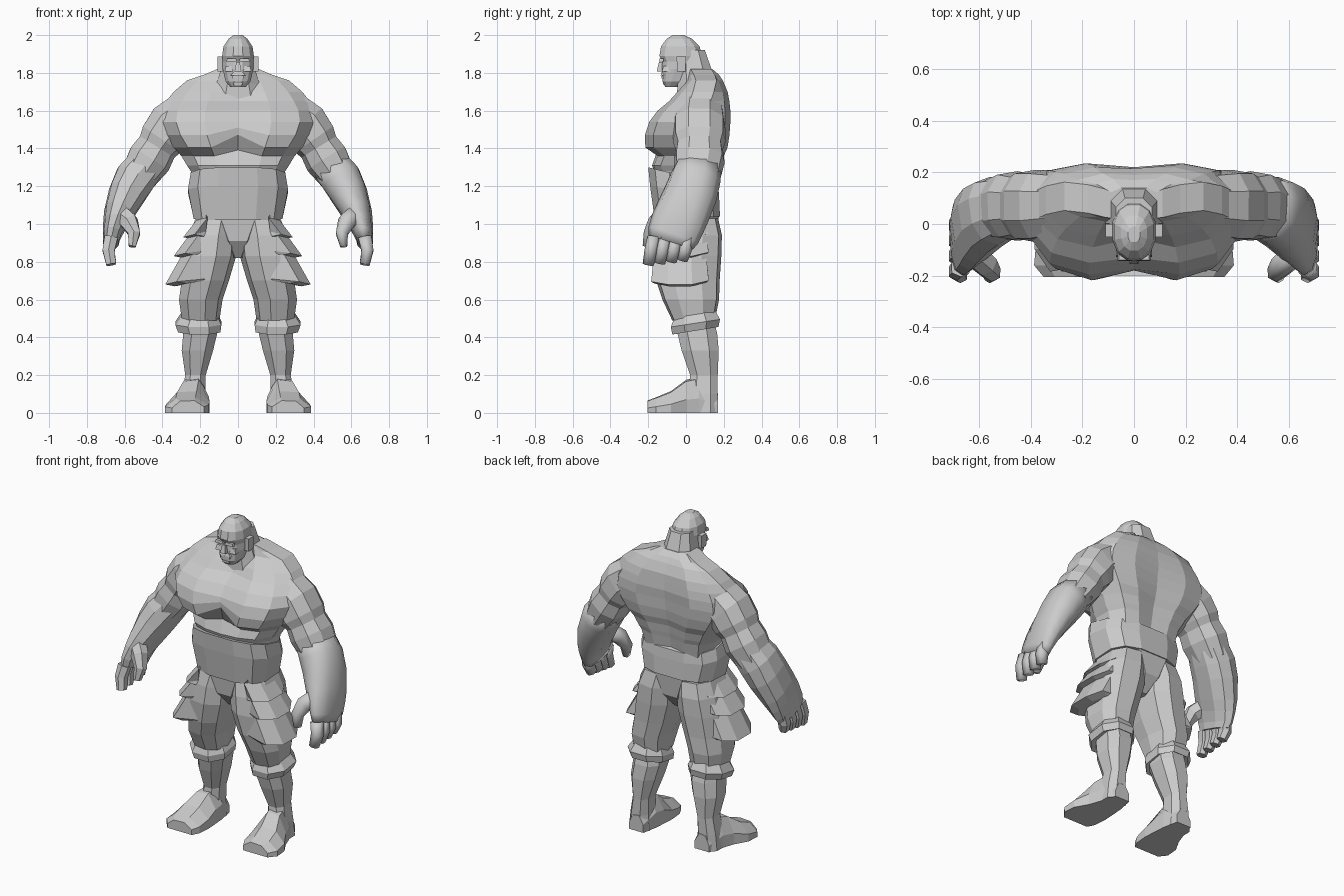
import bpy, bmesh, math
from mathutils import Vector

if "Cube" in bpy.data.objects:
    bpy.data.objects.remove(bpy.data.objects["Cube"], do_unlink=True)

grey = bpy.data.materials.new("plain grey")
grey.use_nodes = True
grey.diffuse_color = (0.6, 0.6, 0.6, 1)
grey.node_tree.nodes["Principled BSDF"].inputs["Base Color"].default_value = (0.6, 0.6, 0.6, 1)


def skin(name, rings, side=1, smooth=False):
    """Join equal rings of points into a closed skin; side=-1 flips it in x."""
    bm = bmesh.new()
    rows = [[bm.verts.new((p[0] * side, p[1], p[2])) for p in ring] for ring in rings]
    n = len(rows[0])
    for a, b in zip(rows, rows[1:]):
        for i in range(n):
            j = (i + 1) % n
            bm.faces.new((a[i], a[j], b[j], b[i]))
    bm.faces.new(rows[0])
    bm.faces.new(rows[-1])
    bmesh.ops.recalc_face_normals(bm, faces=bm.faces)
    mesh = bpy.data.meshes.new(name)
    bm.to_mesh(mesh)
    bm.free()
    mesh.materials.append(grey)
    for poly in mesh.polygons:
        poly.use_smooth = smooth
    obj = bpy.data.objects.new(name, mesh)
    bpy.context.collection.objects.link(obj)


def oval(n, power):
    """Unit ring that fills its square; a power below one makes it boxier."""
    ring = []
    for i in range(n):
        a = math.tau * (i + 0.5) / n
        c, s = math.cos(a), math.sin(a)
        ring.append((math.copysign(abs(c) ** power, c), math.copysign(abs(s) ** power, s)))
    wide, deep = max(abs(u) for u, v in ring), max(abs(v) for u, v in ring)
    return [(u / wide, v / deep) for u, v in ring]


def column(name, levels, n=8, side=1, power=0.8, tilt=0.0):
    """Upright limb from levels of (x, y, z, half width, half depth)."""
    rings = [[(x + u * w, y + v * d, z + v * tilt) for u, v in oval(n, power)]
             for x, y, z, w, d in levels]
    skin(name, rings, side)


def limb(name, stops, n=8, side=1, smooth=False):
    """Limb along any path of (x, y, z, thickness, depth)."""
    rings = []
    for i, (x, y, z, r, d) in enumerate(stops):
        before, after = stops[max(i - 1, 0)], stops[min(i + 1, len(stops) - 1)]
        along = (Vector(after[:3]) - Vector(before[:3])).normalized()
        across = along.cross(Vector((0, 1, 0))).normalized()
        deep = across.cross(along)
        rings.append([Vector((x, y, z)) + across * u * r + deep * v * d
                      for u, v in oval(n, 0.85)])
    skin(name, rings, side, smooth)


def block(name, centre, size, taper=0.7, side=1):
    """Box whose top is narrower than its base."""
    x, y, z = centre
    w, d, h = size
    corners = ((-1, -1), (1, -1), (1, 1), (-1, 1))
    skin(name, [[(x + u * w * t / 2, y + v * d * t / 2, z + e * h / 2) for u, v in corners]
                for e, t in ((-1, 1), (1, taper))], side)


# Torso levels: height, half width, breastbone, chest, shoulder blade, spine
torso = []
for z, w, bone, chest, blade, spine in (
        (1.12, .21, -.15, -.14, .15, .13),
        (1.28, .25, -.17, -.16, .18, .16),
        (1.31, .27, -.18, -.17, .19, .165),
        (1.36, .30, -.15, -.15, .2, .175),
        (1.405, .34, -.17, -.215, .22, .19),
        (1.47, .39, -.18, -.218, .23, .205),
        (1.54, .42, -.175, -.195, .235, .21),
        (1.6, .41, -.13, -.15, .235, .22),
        (1.65, .38, -.055, -.09, .23, .215),
        (1.7, .34, -.03, -.045, .22, .215),
        (1.76, .27, .01, .01, .195, .19),
        (1.79, .18, .02, .01, .175, .17),
        (1.82, .11, .01, .01, .14, .14)):
    mid = (chest + blade) / 2
    half = [(.42 * w, chest), (.78 * w, chest * .8 + mid * .2),
            (w, mid - .05), (w, mid + .06), (.8 * w, blade * .88), (.45 * w, blade)]
    notch = max(0, .08 - abs(z - 1.42) * .8)
    torso.append([(0, bone, z + notch)] + [(x, y, z) for x, y in half]
                 + [(0, spine, z)] + [(-x, y, z) for x, y in reversed(half)])
skin("torso", torso)

# Wide belt, taller at the front than at the back
belt = []
for w, front, back, z_front, z_back in ((.235, -.165, .18, 1.02, 1.04), (.265, -.19, .175, 1.2, 1.15),
                                        (.25, -.2, .17, 1.3, 1.21)):
    belt.append([(u * w, (front + back) / 2 + v * (back - front) / 2,
                  (z_front + z_back) / 2 + v * (z_back - z_front) / 2) for u, v in oval(12, .7)])
skin("belt", belt)

# Neck and bald head
column("neck", ((0, .06, 1.63, .15, .11), (0, .05, 1.74, .115, .095),
                (0, .045, 1.82, .09, .09), (0, .03, 1.92, .07, .07)))
column("head", ((0, -.075, 1.725, .04, .035), (0, -.055, 1.755, .066, .07), (0, -.03, 1.82, .081, .098),
                (0, -.025, 1.86, .082, .1), (0, -.028, 1.89, .084, .113), (0, -.03, 1.94, .077, .102),
                (0, -.035, 1.98, .05, .068), (0, -.04, 2, .024, .03)), n=12, power=.9)
block("nose", (0, -.132, 1.833), (.036, .045, .05), .5)
block("upper_lip", (0, -.12, 1.795), (.08, .03, .018), .6)
block("lower_lip", (0, -.115, 1.776), (.06, .03, .014), 1)
block("chin", (0, -.1, 1.75), (.045, .04, .03), 1.1)
column("pelvis", ((0, .01, .82, .03, .08), (0, .01, .91, .1, .15), (0, .01, 1.05, .2, .165)))

tiers = ((1.02, .22, .29, .92), (.94, .26, .34, .82), (.84, .295, .385, .67))
for side, label in ((1, "left_"), (-1, "right_")):
    block(label + "brow", (.034, -.13, 1.868), (.058, .025, .016), .8, side)
    block(label + "ear", (.093, -.025, 1.848), (.03, .045, .08), 1.1, side)
    block(label + "cheek", (.048, -.102, 1.822), (.045, .05, .03), .7, side)

    # Arm
    limb(label + "upper_arm", ((.26, .075, 1.59, .13, .125), (.355, .07, 1.52, .135, .14),
                               (.405, .07, 1.45, .125, .14), (.43, .07, 1.41, .11, .125),
                               (.47, .07, 1.345, .12, .135), (.53, .06, 1.25, .1, .12)), 9, side)
    limb(label + "forearm", ((.49, .07, 1.31, .1, .12), (.545, .05, 1.24, .107, .135),
                             (.587, .025, 1.16, .097, .142), (.63, -.018, 1.06, .077, .145),
                             (.651, -.045, 1, .06, .145), (.667, -.068, .94, .046, .138),
                             (.672, -.08, .9, .04, .122)), 10, side, side > 0)
    # Thumb and curled fingers
    limb(label + "thumb", ((.635, -.1, 1.06, .05, .05), (.575, -.16, 1.01, .045, .045),
                           (.55, -.19, .95, .032, .035), (.56, -.205, .88, .018, .025)), 6, side, side > 0)
    for i, finger in enumerate(("index", "middle", "ring", "little")):
        y = -.17 + i * .06
        tip = .785 + i * .008
        limb(label + finger + "_finger", ((.672, y, .93, .035, .035), (.685, y - .015, .86, .032, .035),
                                          (.672, y - .03, tip, .025, .03)), 6, side, side > 0)

    # Baggy shorts with flared side pockets and cuffs
    column(label + "shorts", ((.115, .01, 1.03, .115, .16), (.135, .01, .94, .13, .18),
                              (.15, .005, .83, .14, .182), (.176, .01, .7, .128, .168),
                              (.2, .025, .6, .118, .15), (.2, .04, .49, .102, .113)), 9, side)
    for i, (top, inner, outer, low) in enumerate(tiers):
        flap = []
        for z, reach, deep in ((top, inner, .13), (low + .01, outer, .145), (low, outer - .05, .13)):
            flap.append([(x, -.025 + y * deep, z + lift) for x, y, lift in (
                (.17, -.9, .03), (reach - .06, -1.1, .015), (reach, -.5, 0),
                (reach, .4, 0), (reach - .05, 1, .02), (.17, 1, .03))])
        skin(label + "pocket_flap_" + str(i + 1), flap, side)
    column(label + "cuff", ((.205, .045, .53, .09, .105), (.21, .05, .475, .122, .13),
                            (.205, .05, .435, .112, .122), (.2, .06, .45, .08, .09)), 8, side, .9, .02)

    # Lower leg and boot
    column(label + "shin", ((.2, .055, .5, .083, .09), (.2, .06, .42, .09, .105),
                            (.215, .075, .33, .083, .098), (.225, .095, .2, .054, .073),
                            (.235, .09, .1, .062, .078), (.238, .09, 0, .07, .08)), 8, side)
    foot = []
    for x, y, w, h in ((.23, .17, .05, .1), (.235, .07, .075, .19), (.245, 0, .09, .175),
                       (.265, -.08, .115, .115), (.272, -.16, .115, .082), (.265, -.205, .085, .065)):
        foot.append([(x - w, y, 0), (x + w, y, 0), (x + w, y, h * .4), (x + w * .5, y, h * .95),
                     (x - w * .4, y, h), (x - w, y, h * .5)])
    skin(label + "foot", foot, side)
